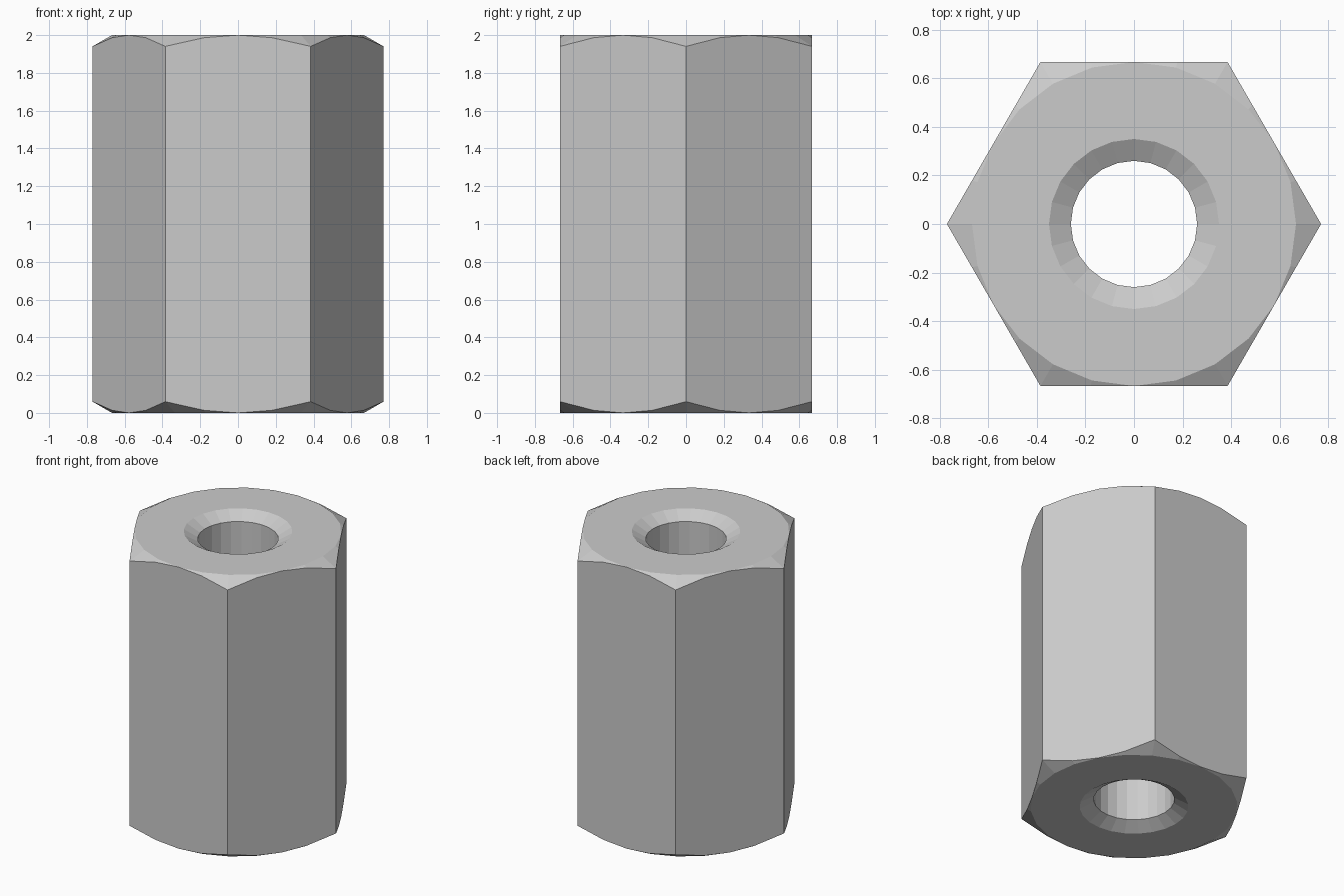
import bpy, bmesh
from math import sin, cos, tan, pi, radians

if "Cube" in bpy.data.objects:
    bpy.data.objects.remove(bpy.data.objects["Cube"])

N = 24                      # segments round the part
H = 2.0                     # height
APOTHEM = 0.667             # half width across flats
HOLE, MOUTH = 0.26, 0.35    # bore and countersink radii
SLOPE = tan(radians(30))    # chamfer and countersink slope


def hex_radius(a):
    """Distance from the axis to the hexagon side (corners on +/-x)."""
    return APOTHEM / cos(a % (pi / 3) - pi / 6)


def ring(bm, radius, z):
    """One loop of vertices; radius and z are functions of the angle."""
    angles = [2 * pi * i / N for i in range(N)]
    return [bm.verts.new((radius(a) * cos(a), radius(a) * sin(a), z(a))) for a in angles]


def drop(a):
    return (hex_radius(a) - APOTHEM) * SLOPE


sink = (MOUTH - HOLE) * SLOPE
bm = bmesh.new()
# closed profile: bore, countersinks, end faces, corner chamfers, hexagon sides
rings = [
    ring(bm, lambda a: HOLE, lambda a: sink),
    ring(bm, lambda a: MOUTH, lambda a: 0),
    ring(bm, lambda a: APOTHEM, lambda a: 0),
    ring(bm, hex_radius, drop),
    ring(bm, hex_radius, lambda a: H - drop(a)),
    ring(bm, lambda a: APOTHEM, lambda a: H),
    ring(bm, lambda a: MOUTH, lambda a: H),
    ring(bm, lambda a: HOLE, lambda a: H - sink),
]
for r, lower in enumerate(rings):
    upper = rings[(r + 1) % len(rings)]
    for i in range(N):
        j = (i + 1) % N
        bm.faces.new((lower[i], lower[j], upper[j], upper[i]))

# chamfer meets the middle of each flat, so merge the doubled points there
bmesh.ops.remove_doubles(bm, verts=bm.verts, dist=1e-5)
bmesh.ops.recalc_face_normals(bm, faces=bm.faces)

mesh = bpy.data.meshes.new("hex_coupling_nut")
bm.to_mesh(mesh)
bm.free()
nut = bpy.data.objects.new("hex_coupling_nut", mesh)
bpy.context.collection.objects.link(nut)
